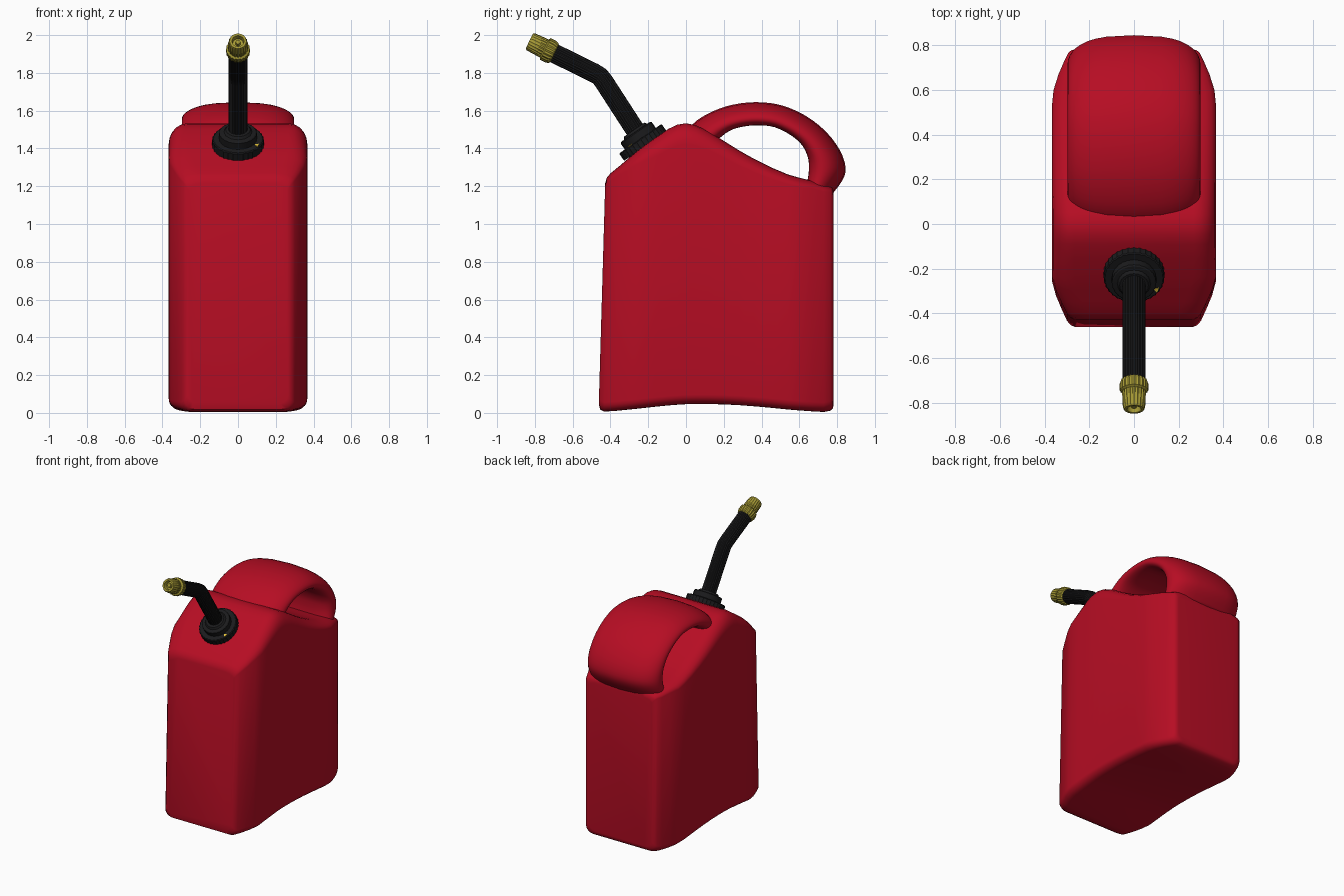
import bpy, bmesh, math
from mathutils import Vector


def material(name, rgb):
    m = bpy.data.materials.new(name)
    m.diffuse_color = (*rgb, 1)
    return m


RED = material("red plastic", (0.47, 0.004, 0.017))
BLACK = material("black plastic", (0.011, 0.011, 0.012))
BRASS = material("brass", (0.38, 0.32, 0.035))
YELLOW = material("yellow mark", (0.85, 0.6, 0.05))


def loft(name, rings, mat, angle=40):
    """Skin a list of closed rings and cap both ends."""
    bm = bmesh.new()
    vs = [[bm.verts.new(p) for p in r] for r in rings]
    n = len(rings[0])
    for a, b in zip(vs, vs[1:]):
        for i in range(n):
            j = (i + 1) % n
            bm.faces.new((a[i], a[j], b[j], b[i]))
    bm.faces.new(vs[0])
    bm.faces.new(vs[-1])
    bmesh.ops.recalc_face_normals(bm, faces=bm.faces)
    me = bpy.data.meshes.new(name)
    bm.to_mesh(me)
    bm.free()
    ob = bpy.data.objects.new(name, me)
    bpy.context.collection.objects.link(ob)
    me.materials.append(mat)
    bpy.ops.object.select_all(action='DESELECT')
    bpy.context.view_layer.objects.active = ob
    ob.select_set(True)
    bpy.ops.object.shade_smooth_by_angle(angle=math.radians(angle))
    return ob


def catmull(pts, steps):
    """Smooth a list of tuples into a denser list."""
    pts = [Vector(p) for p in pts]
    out = []
    for i in range(len(pts) - 1):
        a, b, c, d = pts[max(i - 1, 0)], pts[i], pts[i + 1], pts[min(i + 2, len(pts) - 1)]
        for k in range(steps):
            t = k / steps
            out.append(0.5 * (2 * b + (c - a) * t + (2 * a - 5 * b + 4 * c - d) * t * t
                              + (3 * b - a - 3 * c + d) * t ** 3))
    return out + [pts[-1]]


# Can body: rounded cross-sections along y (y, half width, bottom, top, top edge drop)
stations = [
    (-0.463, 0.265, 0.045, 1.215, 0.03), (-0.455, 0.283, 0.018, 1.245, 0.035),
    (-0.435, 0.300, 0.007, 1.268, 0.04), (-0.38, 0.325, 0.010, 1.310, 0.05),
    (-0.32, 0.350, 0.016, 1.358, 0.06), (-0.26, 0.366, 0.022, 1.403, 0.08),
    (-0.17, 0.367, 0.032, 1.462, 0.10), (-0.10, 0.367, 0.039, 1.505, 0.11),
    (-0.05, 0.367, 0.043, 1.526, 0.11), (0.00, 0.367, 0.046, 1.533, 0.11),
    (0.05, 0.367, 0.047, 1.524, 0.11), (0.12, 0.367, 0.047, 1.490, 0.10),
    (0.20, 0.367, 0.045, 1.440, 0.09), (0.28, 0.367, 0.041, 1.390, 0.08),
    (0.36, 0.367, 0.035, 1.345, 0.07), (0.45, 0.367, 0.027, 1.300, 0.06),
    (0.54, 0.366, 0.018, 1.262, 0.05), (0.60, 0.360, 0.013, 1.245, 0.05),
    (0.67, 0.338, 0.008, 1.228, 0.04), (0.73, 0.312, 0.005, 1.212, 0.04),
    (0.765, 0.295, 0.012, 1.200, 0.03), (0.778, 0.280, 0.025, 1.188, 0.03),
    (0.782, 0.262, 0.045, 1.165, 0.03),
]


def body_ring(y, w, zb, zt, drop):
    pts = []
    corners = [(1, zt, drop, 0.10, 0), (-1, zt, drop, 0.10, 1),
               (-1, zb, -0.05, 0.06, 2), (1, zb, -0.05, 0.06, 3)]
    for sx, z, dz, rx, q in corners:
        for k in range(6):
            a = math.pi / 2 * (q + k / 5)
            px = sx * (w - rx) + rx * math.cos(a)
            pz = z - dz + abs(dz) * math.sin(a)
            lean = 0.036 * pz / 1.24 * min(max(-y / 0.46, 0), 1)
            pts.append((px, y + lean, pz))
    return pts


loft("can_body", [body_ring(*s) for s in stations], RED, 35)

# Wide strap handle: outer and inner edge of the arc (outer y, z, inner y, z)
arc = [(0.00, 1.490, 0.12, 1.40), (0.06, 1.550, 0.17, 1.455), (0.15, 1.600, 0.23, 1.500),
       (0.25, 1.632, 0.30, 1.522), (0.37, 1.645, 0.38, 1.530), (0.50, 1.630, 0.47, 1.520),
       (0.63, 1.575, 0.56, 1.475), (0.74, 1.490, 0.62, 1.420), (0.815, 1.39, 0.65, 1.355),
       (0.845, 1.30, 0.655, 1.30), (0.83, 1.235, 0.65, 1.24), (0.78, 1.165, 0.63, 1.15)]


def strap_ring(oy, oz, iy, iz):
    o, i = Vector((0, oy, oz)), Vector((0, iy, iz))
    mid, half = (o + i) / 2, (o - i) / 2
    u = half.normalized()
    pts = []
    for k in range(36):
        a = math.tau * k / 36
        c, s = math.cos(a), math.sin(a)
        x = math.copysign(abs(c) ** 0.5, c)
        pts.append(mid + half * s - u * 0.03 * x * x + Vector((0.297 * x, 0, 0)))
    return pts


loft("strap_handle", [strap_ring(*p) for p in catmull(arc, 3)], RED, 60)


def ring(p, d, r, n, flute=0.0):
    """Circle about a point in the yz plane, facing d, with optional ribs."""
    d = Vector((0, *d)).normalized()
    v = Vector((1, 0, 0)).cross(d)
    out = []
    for k in range(n):
        a = math.tau * k / n
        rr = r - (flute if k % 2 else 0)
        out.append(Vector(p) + rr * (math.cos(a) * Vector((1, 0, 0)) + math.sin(a) * v))
    return out


def lathe(name, base, d, profile, mat, n=48, flute=0.0):
    axis = Vector((0, *d)).normalized()
    rings = [ring(Vector((0, *base)) + axis * s, d, r, n, flute if r > 0.045 else 0)
             for s, r in profile]
    return loft(name, rings, mat, 30)


# Screw collar, with a wide lower flange and a narrower upper ring
neck = (-0.57, 0.82)
flange_at = (-0.215, 1.413)
lathe("collar_flange", flange_at, neck,
      [(-0.04, 0.105), (0.0, 0.105), (0.0, 0.137), (0.042, 0.137), (0.047, 0.132)],
      BLACK, 64, 0.004)
lathe("collar_ring", flange_at, neck,
      [(0.04, 0.1), (0.085, 0.1), (0.09, 0.094), (0.092, 0.075), (0.105, 0.065)],
      BLACK, 48, 0.002)

# Bent ribbed pipe
low, high = (-0.545, 0.838), (-0.897, 0.443)
mid = (-0.735, 0.678)
path = [((0, -0.235, 1.445), low), ((0, -0.437, 1.757), low), ((0, -0.457, 1.782), mid),
        ((0, -0.487, 1.800), high), ((0, -0.735, 1.922), high)]
loft("spout_pipe", [ring(p, d, 0.051, 48, 0.003) for p, d in path], BLACK, 30)

# Brass nozzle tip with a recessed mouth
lathe("nozzle_tip", (-0.695, 1.902), high,
      [(0.0, 0.05), (0.006, 0.058), (0.022, 0.064), (0.055, 0.064), (0.062, 0.053),
       (0.072, 0.053), (0.14, 0.05), (0.15, 0.044), (0.15, 0.032), (0.12, 0.028),
       (0.12, 0.014), (0.14, 0.012)], BRASS, 40, 0.004)

# Small yellow arrow plate lying on the flange
n = Vector((0, *neck)).normalized()
v = Vector((1, 0, 0)).cross(n)
at = Vector((0, *flange_at)) + n * 0.046
arrow = [(0.088, 0.058), (0.112, 0.052), (0.102, 0.078)]
loft("flange_mark", [[at + n * h + Vector((x, 0, 0)) - v * y * (1 if v.y > 0 else -1)
                      for x, y in arrow] for h in (0, 0.005)], YELLOW)
